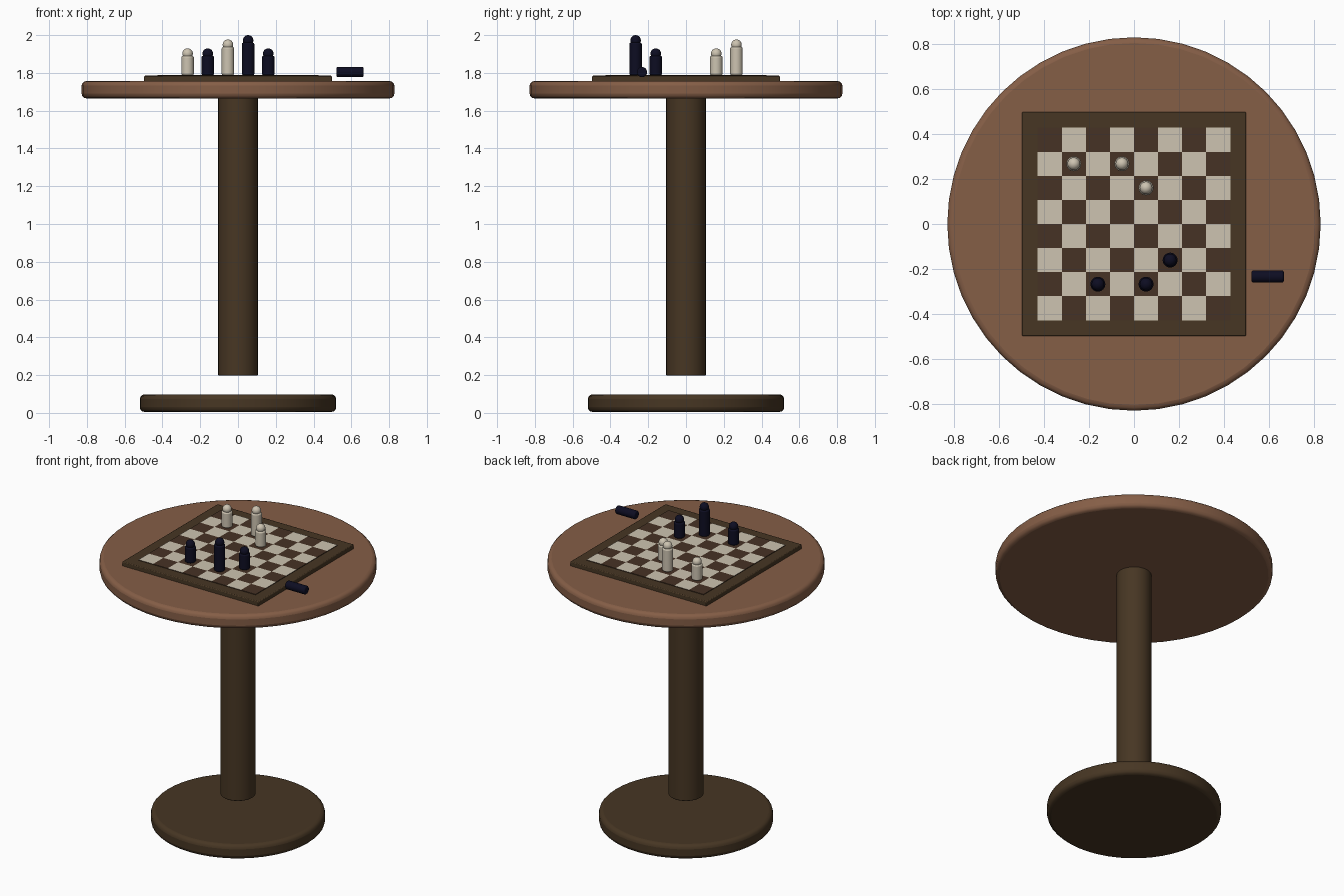
import bpy, bmesh, math

if "Cube" in bpy.data.objects:
    bpy.data.objects.remove(bpy.data.objects["Cube"])


def material(name, rgb):
    m = bpy.data.materials.new(name)
    m.diffuse_color = (*rgb, 1)
    m.use_nodes = True
    m.node_tree.nodes["Principled BSDF"].inputs["Base Color"].default_value = m.diffuse_color
    return m


TOP_WOOD = material("warm_wood", (0.235, 0.112, 0.062))
DARK_WOOD = material("dark_wood", (0.063, 0.037, 0.017))
DARK_TILE = material("dark_tile", (0.061, 0.032, 0.018))
IVORY = material("ivory", (0.61, 0.55, 0.44))
NAVY = material("navy", (0.004, 0.004, 0.016))


def finish(ob, name, mat, bevel=0, segments=3):
    ob.name = name
    ob.data.materials.append(mat)
    if bevel:
        mod = ob.modifiers.new("rounded_edges", "BEVEL")
        mod.width, mod.segments = bevel, segments
        mod.limit_method = "ANGLE"
        mod.angle_limit = math.radians(40)
    bpy.ops.object.shade_smooth_by_angle(angle=math.radians(35))
    return ob


def disc(name, mat, r, z0, z1, x=0, y=0, sides=48, bevel=0.0, rot=(0, 0, 0)):
    bpy.ops.mesh.primitive_cylinder_add(vertices=sides, radius=r, depth=z1 - z0,
                                        location=(x, y, (z0 + z1) / 2), rotation=rot)
    return finish(bpy.context.object, name, mat, bevel)


# Table
disc("base", DARK_WOOD, 0.52, 0.005, 0.098, bevel=0.025)
disc("column", DARK_WOOD, 0.105, 0.197, 1.668, sides=32, bevel=0.006)
disc("table_top", TOP_WOOD, 0.828, 1.665, 1.757, bevel=0.025)

# Board frame
bpy.ops.mesh.primitive_cube_add(size=1, location=(0, 0, 1.768))
board = bpy.context.object
board.scale = (0.994, 0.994, 0.034)
bpy.ops.object.transform_apply(location=False, rotation=False, scale=True)
finish(board, "board", DARK_WOOD, 0.005, 2)

# Checkered squares: a thin 8 x 8 plate coloured by row and column
HALF, SQ = 0.427, 0.854 / 8
bm = bmesh.new()
bmesh.ops.create_grid(bm, x_segments=8, y_segments=8, size=HALF)
for f in bm.faces:
    c = f.calc_center_median()
    col, row = int((c.x + HALF) / SQ), int((c.y + HALF) / SQ)
    f.material_index = (col + row) % 2
rim = bmesh.ops.extrude_edge_only(bm, edges=[e for e in bm.edges if e.is_boundary])
for v in rim["geom"]:
    if isinstance(v, bmesh.types.BMVert):
        v.co.z -= 0.005
for f in rim["geom"]:
    if isinstance(f, bmesh.types.BMFace):
        f.material_index = 1
mesh = bpy.data.meshes.new("squares")
bm.to_mesh(mesh)
bm.free()
mesh.materials.append(IVORY)
mesh.materials.append(DARK_TILE)
squares = bpy.data.objects.new("squares", mesh)
squares.location.z = 1.789
bpy.context.collection.objects.link(squares)


# Playing pieces: rounded cylinder with a ball on top
def piece(name, mat, col, row, top):
    x, y = (col - 3.5) * SQ, (row - 3.5) * SQ
    disc(name + "_body", mat, 0.033, 1.788, top - 0.04, x, y, sides=24, bevel=0.008)
    bpy.ops.mesh.primitive_uv_sphere_add(segments=24, ring_count=12, radius=0.028,
                                         location=(x, y, top - 0.028))
    finish(bpy.context.object, name + "_head", mat)


for name, mat, col, row, top in (
        ("light_pawn_left", IVORY, 1, 6, 1.93),
        ("light_king", IVORY, 3, 6, 1.977),
        ("light_pawn_right", IVORY, 4, 5, 1.93),
        ("dark_pawn_left", NAVY, 2, 1, 1.93),
        ("dark_king", NAVY, 4, 1, 2.0),
        ("dark_pawn_right", NAVY, 5, 2, 1.93)):
    piece(name, mat, col, row, top)

# Captured piece lying beside the board
disc("captured_piece", NAVY, 0.027, 1.733, 1.876, 0.593, -0.233, sides=24,
     bevel=0.008, rot=(0, math.pi / 2, 0))
